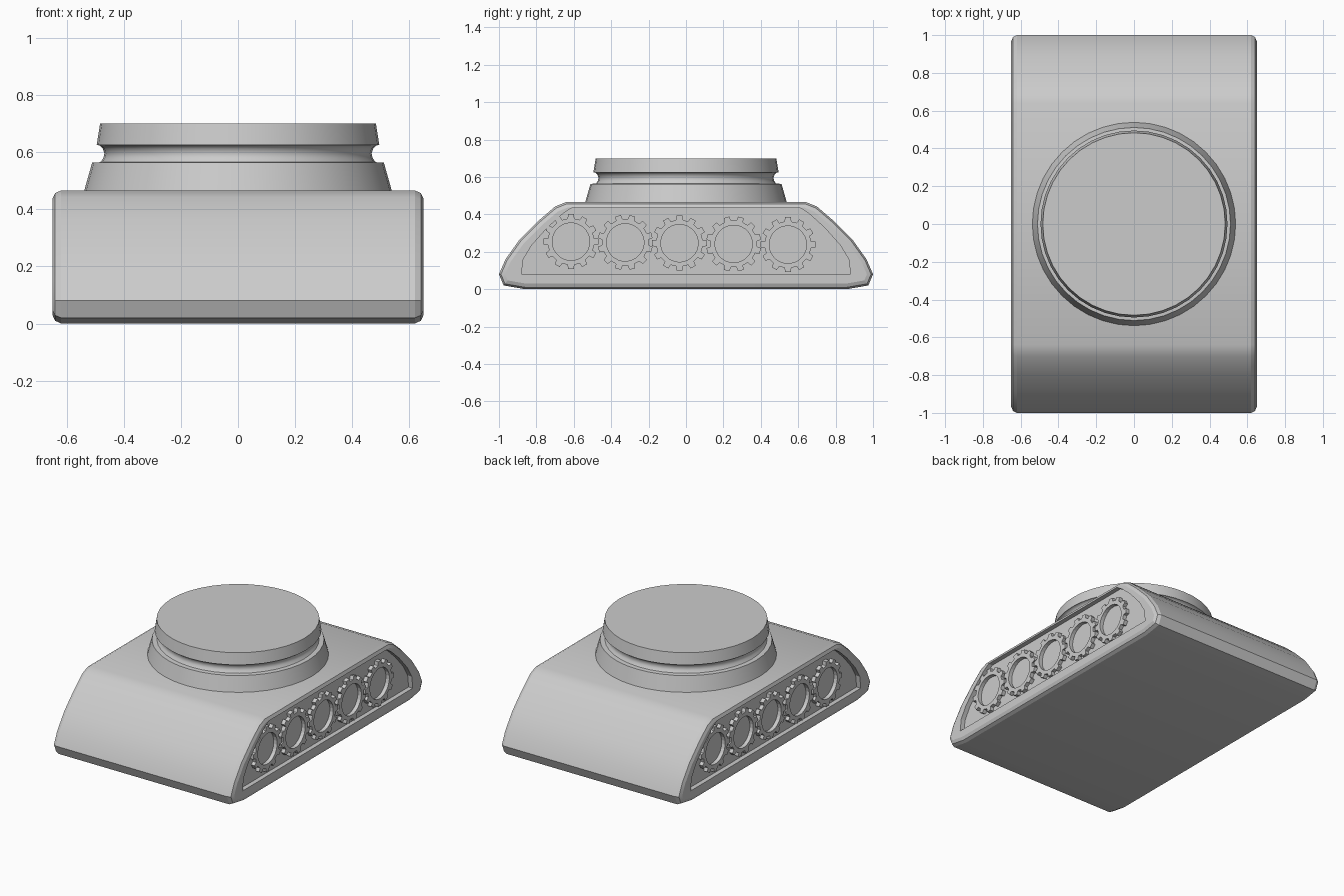
import bpy, bmesh, math
from mathutils import Vector

cube = bpy.data.objects.get("Cube")
if cube:
    bpy.data.objects.remove(cube, do_unlink=True)

grey = bpy.data.materials.new("plain grey")
grey.use_nodes = True
COLOUR = (0.6, 0.6, 0.6, 1)
grey.diffuse_color = COLOUR
grey.node_tree.nodes["Principled BSDF"].inputs["Base Color"].default_value = COLOUR


def make_object(name, bm, smooth=None):
    bmesh.ops.recalc_face_normals(bm, faces=bm.faces)
    mesh = bpy.data.meshes.new(name)
    bm.to_mesh(mesh)
    bm.free()
    mesh.materials.append(grey)
    obj = bpy.data.objects.new(name, mesh)
    bpy.context.collection.objects.link(obj)
    if smooth:
        bpy.ops.object.select_all(action='DESELECT')
        obj.select_set(True)
        bpy.context.view_layer.objects.active = obj
        bpy.ops.object.shade_smooth_by_angle(angle=math.radians(smooth))
    return obj


def mirrored(half):
    """Close a right-hand half outline by mirroring it in y."""
    return half + [(-y, z) for y, z in reversed(half)]


def inset(points, d):
    """Offset a counter-clockwise outline inwards by d."""
    result = []
    for i, p in enumerate(points):
        p = Vector(p)
        a = (p - Vector(points[i - 1])).normalized()
        b = (Vector(points[(i + 1) % len(points)]) - p).normalized()
        na, nb = Vector((-a.y, a.x)), Vector((-b.y, b.x))
        result.append(p + (na + nb) * d / (1 + na.dot(nb)))
    return result


def loft(bm, sections):
    """Skin (x, outline) sections and cap both ends."""
    rings = [[bm.verts.new((x, y, z)) for y, z in pts] for x, pts in sections]
    for r, s in zip(rings, rings[1:]):
        for i in range(len(r)):
            j = (i + 1) % len(r)
            bm.faces.new((r[i], r[j], s[j], s[i]))
    bm.faces.new(rings[0])
    bm.faces.new(rings[-1])


# Hull: side outline with a rounded rim on both flanks
outline = mirrored([(0.86, 0), (0.975, 0.02), (1.0, 0.08), (0.965, 0.16),
                    (0.89, 0.265), (0.79, 0.365), (0.7, 0.442), (0.64, 0.466)])
rim = [(0.62, 0), (0.641, 0.01), (0.65, 0.03)]
bm = bmesh.new()
loft(bm, [(-x, inset(outline, d)) for x, d in reversed(rim)] +
         [(x, inset(outline, d)) for x, d in rim])
hull = make_object("hull", bm)

# Shallow recess in each flank
FLOOR = 0.62
panel = mirrored([(0.88, 0.08), (0.87, 0.16), (0.825, 0.235), (0.74, 0.33),
                  (0.66, 0.402), (0.61, 0.435)])
bm = bmesh.new()
for side in (-1, 1):
    loft(bm, [(side * FLOOR, panel), (side * 0.7, panel)])
cutter = make_object("recess_cutter", bm)
cutter.hide_render = True
cutter.hide_set(True)
cut = hull.modifiers.new("recess", 'BOOLEAN')
cut.operation = 'DIFFERENCE'
cut.solver = 'EXACT'
cut.object = cutter
bpy.context.view_layer.objects.active = hull
hull.select_set(True)
bpy.ops.object.modifier_apply(modifier=cut.name)
bpy.data.objects.remove(cutter, do_unlink=True)
bpy.ops.object.shade_smooth_by_angle(angle=math.radians(22))


# Toothed ring wheels
def gear(name, side, y, z, phase, teeth=12):
    bm = bmesh.new()
    rings = []
    for x in (FLOOR - 0.005, 0.645):
        outer, inner = [], []
        for t in range(teeth):
            for frac, r in ((-0.28, 0.125), (-0.2, 0.148), (0.2, 0.148), (0.28, 0.125)):
                a = (t + frac + phase) * math.tau / teeth
                for ring, rad in ((outer, r), (inner, 0.1)):
                    ring.append(bm.verts.new((side * x, side * (y + rad * math.cos(a)),
                                              z + rad * math.sin(a))))
        rings += [outer, inner]
    low_out, low_in, top_out, top_in = rings
    for r, s in ((low_out, top_out), (top_out, top_in), (top_in, low_in), (low_in, low_out)):
        for i in range(len(r)):
            j = (i + 1) % len(r)
            bm.faces.new((r[i], r[j], s[j], s[i]))
    make_object(name, bm)


for side, label in ((1, "left"), (-1, "right")):
    for n in range(5):
        gear(f"{label}_wheel_{n + 1}", side, -0.615 + 0.29 * n,
             0.254 - 0.004 * n, 0.5 * (n % 2))

# Round turret: sloping collar, hollow groove and cap
profile = [(0.54, 0.46), (0.511, 0.563), (0.482, 0.565), (0.471, 0.58),
           (0.468, 0.595), (0.473, 0.612), (0.485, 0.624), (0.495, 0.625), (0.483, 0.7)]
bm = bmesh.new()
SEG = 40
rings = [[bm.verts.new((r * math.cos(k * math.tau / SEG), r * math.sin(k * math.tau / SEG), z))
          for k in range(SEG)] for r, z in profile]
for r, s in zip(rings, rings[1:]):
    for i in range(SEG):
        j = (i + 1) % SEG
        bm.faces.new((r[i], r[j], s[j], s[i]))
bm.faces.new(rings[0])
bm.faces.new(rings[-1])
make_object("turret", bm, smooth=40)
